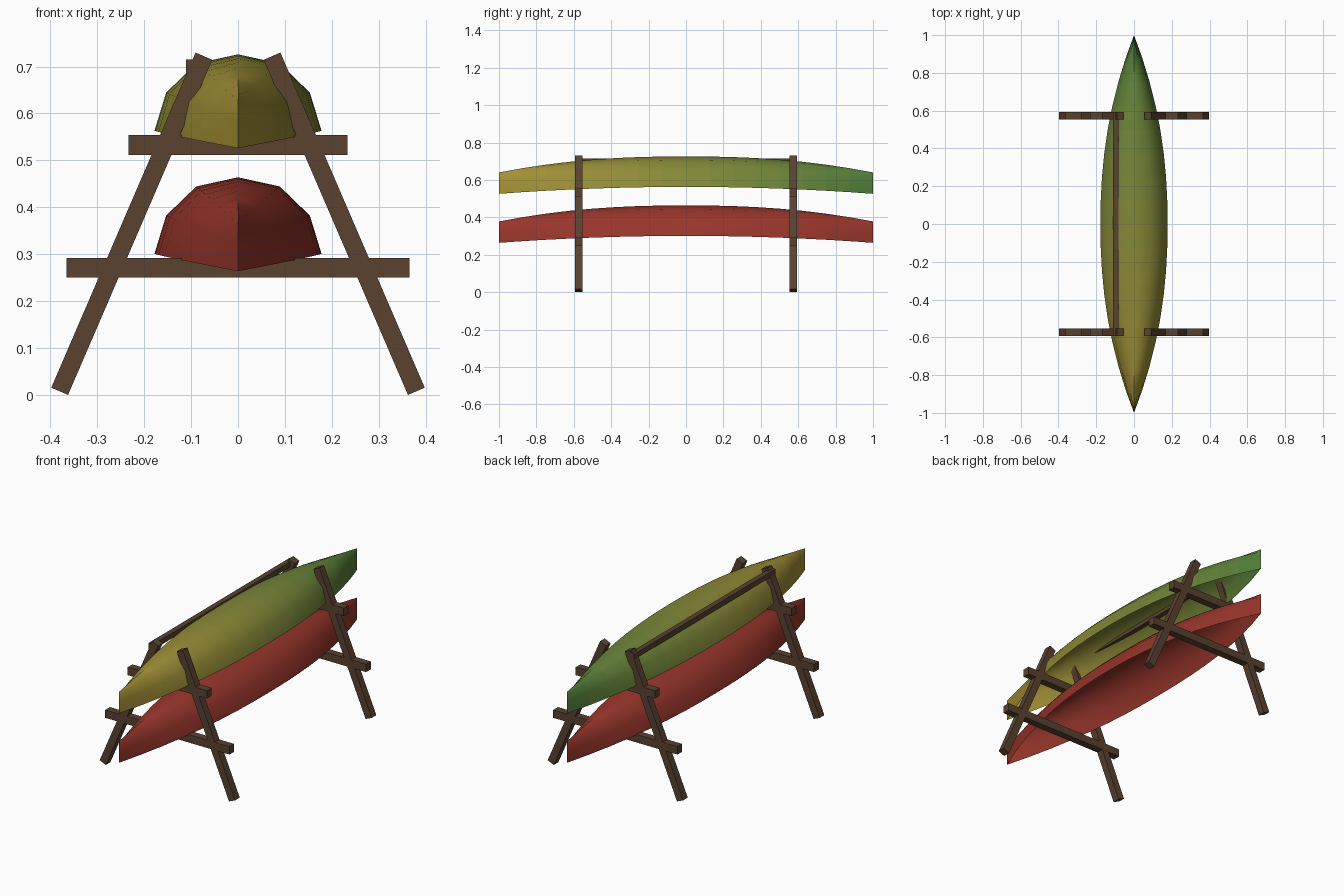
import bpy, bmesh
from math import radians
from mathutils import Vector, Matrix

if "Cube" in bpy.data.objects:
    bpy.data.objects.remove(bpy.data.objects["Cube"])


def material(name, rgb):
    m = bpy.data.materials.new(name)
    m.diffuse_color = (*rgb, 1)
    m.use_nodes = True
    m.node_tree.nodes["Principled BSDF"].inputs["Base Color"].default_value = m.diffuse_color
    return m


wood = material("wood", (0.10, 0.055, 0.03))
SEGMENTS = 16
FRAME_Y = 0.573
THICK = 0.039


def beam(name, a, b, width, depth):
    """Square timber from a to b; width lies in the xz plane, depth along y."""
    a, b = Vector(a), Vector(b)
    d = (b - a).normalized()
    v = Vector((0, 1, 0)) if abs(d.y) < 0.5 else Vector((0, 0, 1))
    u = v.cross(d)
    rot = Matrix((u, v, d)).transposed().to_4x4()
    bm = bmesh.new()
    bmesh.ops.create_cube(bm, size=1)
    bmesh.ops.scale(bm, vec=(width, depth, (b - a).length), verts=bm.verts)
    bmesh.ops.transform(bm, matrix=Matrix.Translation((a + b) / 2) @ rot, verts=bm.verts)
    me = bpy.data.meshes.new(name)
    bm.to_mesh(me)
    bm.free()
    me.materials.append(wood)
    ob = bpy.data.objects.new(name, me)
    bpy.context.collection.objects.link(ob)


def canoe(name, rim_z, mats):
    """Upturned open hull, lofted from cross-sections along y."""
    half = [(1, 0), (0.86, 0.5), (0.5, 0.88)]
    section = [(-x, z) for x, z in half] + [(0, 1)] + half[::-1]
    bm = bmesh.new()
    rows = []
    for i in range(SEGMENTS + 1):
        y = -1 + 2 * i / SEGMENTS
        t = abs(y)
        w = 0.178 * (1 - t ** 2.2)
        rim = rim_z - 0.037 * t ** 2
        keel = rim_z + 0.163 - 0.086 * t ** 2.3
        rows.append([bm.verts.new((x * w, y, rim + z * (keel - rim))) for x, z in section])
    for i in range(SEGMENTS):
        for j in range(len(section) - 1):
            f = bm.faces.new((rows[i][j], rows[i + 1][j], rows[i + 1][j + 1], rows[i][j + 1]))
            f.material_index = i % len(mats)
    # close each pointed end into a single stem edge
    bmesh.ops.remove_doubles(bm, verts=bm.verts, dist=1e-5)
    bm.normal_update()
    if sum(f.normal.z for f in bm.faces) < 0:
        bmesh.ops.reverse_faces(bm, faces=bm.faces)
    me = bpy.data.meshes.new(name)
    bm.to_mesh(me)
    bm.free()
    for m in mats:
        me.materials.append(m)
    ob = bpy.data.objects.new(name, me)
    bpy.context.collection.objects.link(ob)
    bpy.ops.object.select_all(action='DESELECT')
    ob.select_set(True)
    bpy.context.view_layer.objects.active = ob
    bpy.ops.object.shade_smooth_by_angle(angle=radians(40))


# canoes: the upper one fades from yellow to green
yellow, green = Vector((0.38, 0.28, 0.035)), Vector((0.075, 0.21, 0.042))
fade = [material(f"fade_{i}", yellow.lerp(green, (i + 0.5) / SEGMENTS)) for i in range(SEGMENTS)]
canoe("upper_canoe", 0.563, fade)
canoe("lower_canoe", 0.301, [material("red", (0.31, 0.036, 0.024))])

# two A-shaped end frames
for end, y in (("front", -FRAME_Y), ("back", FRAME_Y)):
    for side, s in (("left", -1), ("right", 1)):
        beam(f"{end}_{side}_post", (s * 0.38, y, 0.008), (s * 0.0725, y, 0.722), THICK, THICK)
    beam(f"{end}_upper_crossbar", (-0.233, y, 0.533), (0.233, y, 0.533), 0.042, THICK)
    beam(f"{end}_lower_crossbar", (-0.365, y, 0.271), (0.365, y, 0.271), 0.042, THICK)

# rail joining the frames on the left
beam("long_rail", (-0.097, -0.593, 0.701), (-0.097, 0.593, 0.701), 0.028, 0.028)
